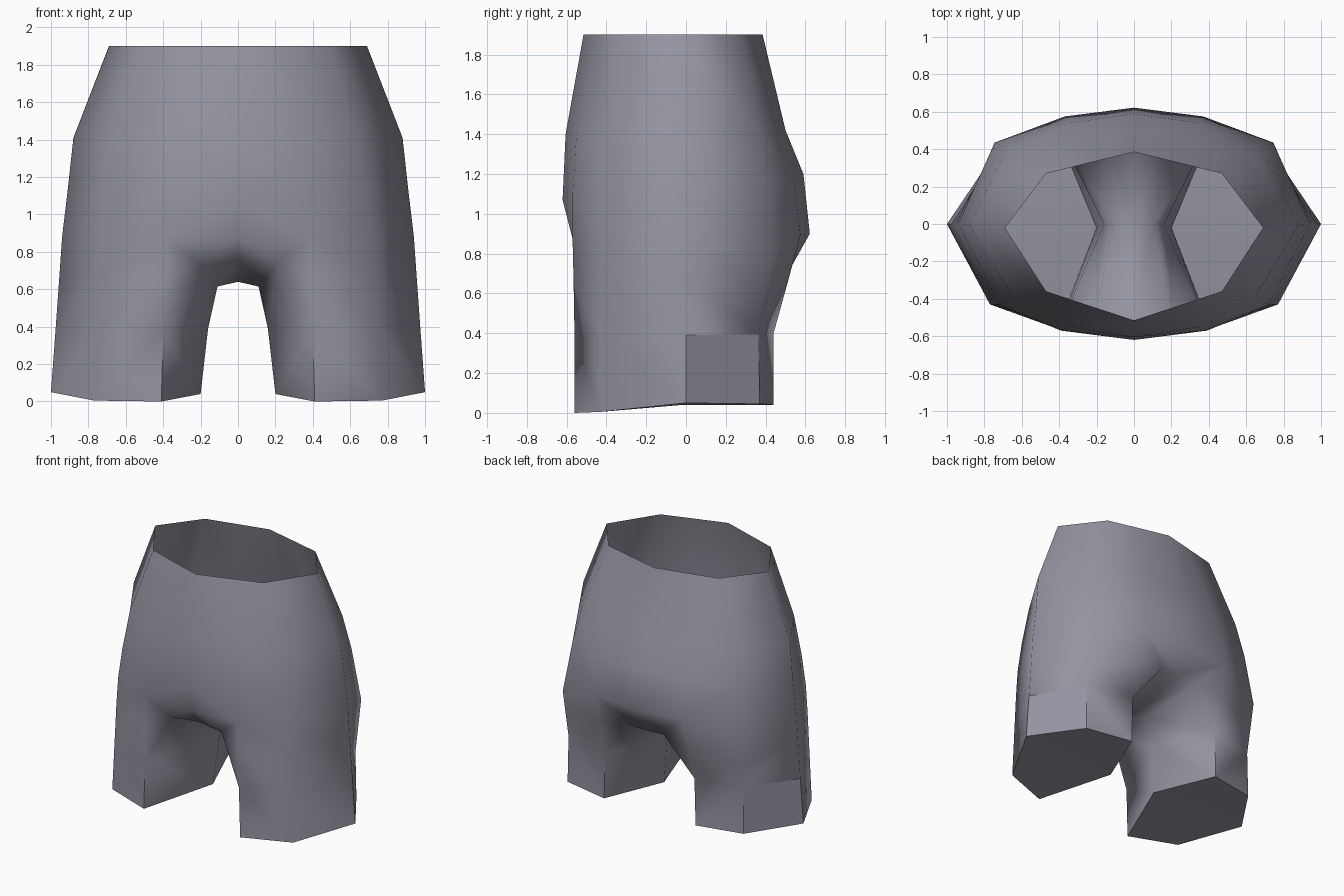
import bpy, bmesh

if "Cube" in bpy.data.objects:
    bpy.data.objects.remove(bpy.data.objects["Cube"])

bm = bmesh.new()


def ring(points, z_front, z_back):
    """Half-ring of verts running front -> side -> back."""
    n = len(points) - 1
    return [bm.verts.new((x, y, z_front + (z_back - z_front) * i / n))
            for i, (x, y) in enumerate(points)]


def bridge(upper, lower):
    return [bm.faces.new((upper[i], lower[i], lower[i + 1], upper[i + 1]))
            for i in range(len(upper) - 1)]


# waist and hips: right half, front centre to back centre
body = [
    ring([(0, -.515), (.235, -.438), (.47, -.36), (.69, -.02),
          (.47, .27), (.235, .328), (0, .385)], 1.9, 1.9),
    ring([(0, -.605), (.35, -.55), (.64, -.40), (.88, -.01),
          (.63, .37), (.33, .46), (0, .50)], 1.4, 1.42),
    ring([(0, -.62), (.38, -.57), (.69, -.42), (.91, 0),
          (.68, .41), (.35, .54), (0, .59)], 1.07, 1.2),
    ring([(0, -.565), (.39, -.57), (.72, -.43), (.94, 0),
          (.745, .435), (.37, .575), (0, .622)], .87, .9),
]
hips = body[-1]
hips[4].co.z = .77
for a, b in zip(body, body[1:]):
    bridge(a, b)

# right leg: outer five columns
thigh = ring([(.39, -.565), (.735, -.43), (.955, 0), (.745, .40), (.38, .515)], .67, .67)
thigh[3].co.z = .58
knee = ring([(.40, -.56), (.75, -.43), (.975, 0), (.745, .365), (.38, .44)], .38, .40)
hem = ring([(.41, -.56), (.77, -.43), (1, 0), (.75, .37), (.39, .44)], 0, .04)
for v, z in zip(hem, (0, .005, .05, .045, .04)):
    v.co.z = z
bridge(hips[1:6], thigh)
bridge(thigh, knee)
flat_panel = bridge(knee, hem)[2]

# crotch: centre line and the edge where it turns into the leg
front, back = hips[0], hips[6]
c_front, c_mid, c_back, e_front, e_mid, e_back, knee_in, hem_in = [
    bm.verts.new(p) for p in (
        (0, -.49, .755), (0, 0, .64), (0, .51, .70),
        (.21, -.50, .735), (.11, 0, .615), (.16, .50, .70),
        (.16, 0, .39), (.20, -.02, .04))]
for f in (
    (front, c_front, e_front, hips[1]),
    (hips[1], e_front, thigh[0]),
    (c_front, c_mid, e_mid, e_front),
    (c_mid, c_back, e_back, e_mid),
    (c_back, back, hips[5], e_back),
    (hips[5], thigh[4], e_back),
    # inner leg
    (thigh[0], e_front, knee[0]),
    (e_front, e_mid, knee_in, knee[0]),
    (e_mid, e_back, knee[4], knee_in),
    (e_back, thigh[4], knee[4]),
    (knee[0], knee_in, hem_in, hem[0]),
    (knee_in, knee[4], hem[4], hem_in),
    # closed hem
    (hem_in, hem[2], hem[1], hem[0]),
    (hem_in, hem[4], hem[3], hem[2]),
):
    bm.faces.new(f)

flat_panel.material_index = 1  # temporary tag, carried over by the mirror

# mirror to the left half
bmesh.ops.mirror(bm, geom=bm.verts[:] + bm.edges[:] + bm.faces[:],
                 axis='X', merge_dist=.001)
bmesh.ops.remove_doubles(bm, verts=bm.verts[:], dist=.001)
bmesh.ops.recalc_face_normals(bm, faces=bm.faces[:])
panels = [f.index for f in bm.faces if f.material_index == 1]
bm.faces.index_update()
panels = [f.index for f in bm.faces if f.material_index == 1]
for f in bm.faces:
    f.material_index = 0

mesh = bpy.data.meshes.new("shorts")
bm.to_mesh(mesh)
bm.free()
shorts = bpy.data.objects.new("shorts", mesh)
bpy.context.collection.objects.link(shorts)
bpy.context.view_layer.objects.active = shorts
shorts.select_set(True)
bpy.ops.object.shade_smooth_by_angle(angle=1.3)
for i in panels:
    mesh.polygons[i].use_smooth = False

# dark grey cloth
cloth = bpy.data.materials.new("grey_cloth")
cloth.diffuse_color = (.30, .30, .36, 1)
cloth.use_nodes = True
cloth.node_tree.nodes["Principled BSDF"].inputs["Base Color"].default_value = cloth.diffuse_color
mesh.materials.append(cloth)
